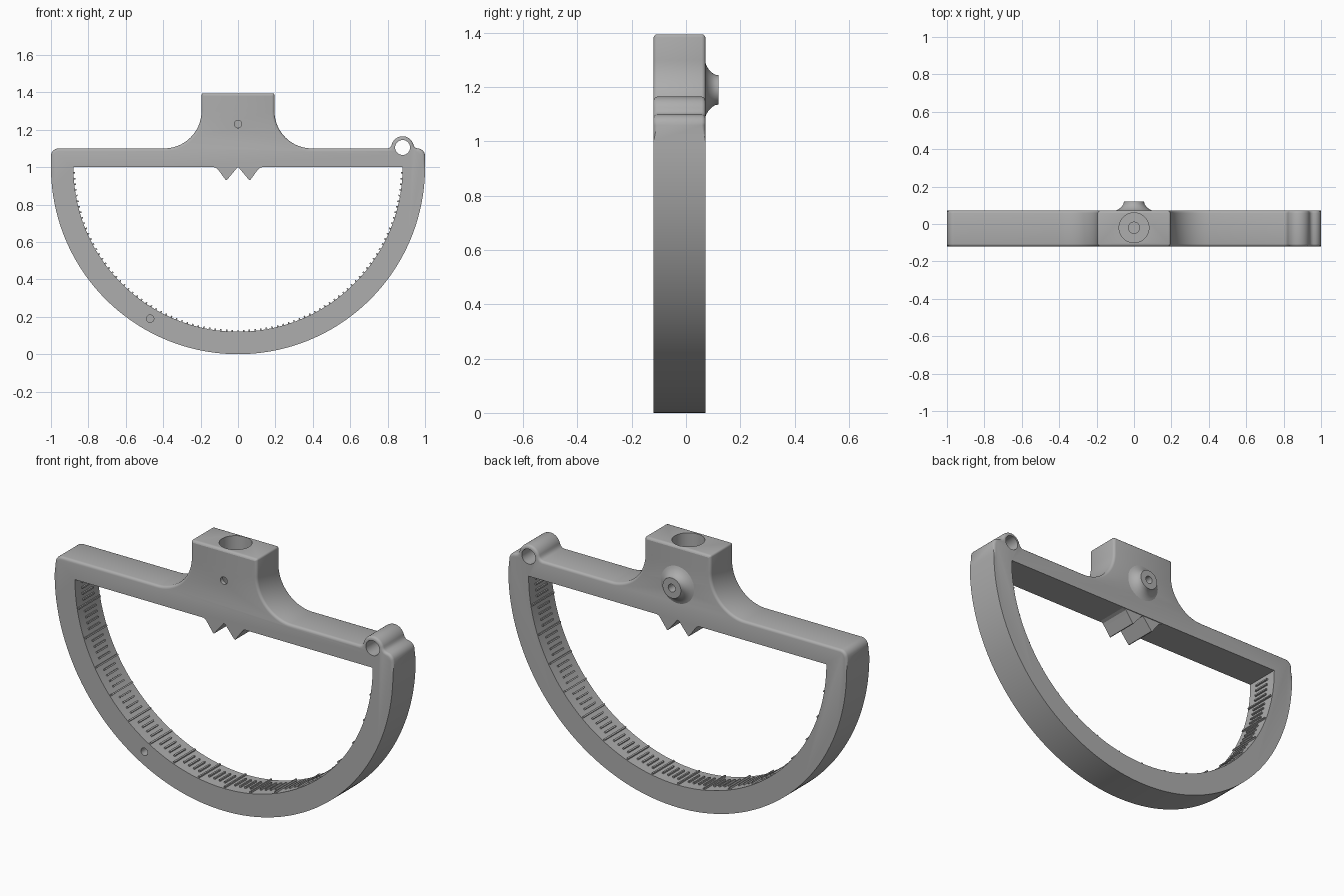
import bpy, bmesh
from math import sin, cos, pi, radians
from mathutils import Matrix, Vector

cube = bpy.data.objects.get("Cube")
if cube:
    bpy.data.objects.remove(cube)

FRONT, BACK = -0.12, 0.072
MID = (FRONT + BACK) / 2

grey = bpy.data.materials.new("plain grey")
grey.use_nodes = True
grey.diffuse_color = (0.42, 0.42, 0.42, 1)
grey.node_tree.nodes["Principled BSDF"].inputs["Base Color"].default_value = grey.diffuse_color


def finish(bm, name):
    bmesh.ops.recalc_face_normals(bm, faces=bm.faces)
    mesh = bpy.data.meshes.new(name)
    bm.to_mesh(mesh)
    bm.free()
    mesh.materials.append(grey)
    ob = bpy.data.objects.new(name, mesh)
    bpy.context.collection.objects.link(ob)
    return ob


def arc(cx, cz, r, start, end, n):
    angles = [radians(start + (end - start) * i / n) for i in range(n + 1)]
    return [(cx + r * cos(a), cz + r * sin(a)) for a in angles]


def extrude(name, points, y0, y1, bevel=0):
    """Extrude an x-z outline along y, optionally rounding both rims."""
    bm = bmesh.new()
    face = bm.faces.new([bm.verts.new((x, y0, z)) for x, z in points])
    new = bmesh.ops.extrude_face_region(bm, geom=[face])["geom"]
    for v in new:
        if isinstance(v, bmesh.types.BMVert):
            v.co.y = y1
    if bevel:
        rims = [e for e in bm.edges if abs(e.verts[0].co.y - e.verts[1].co.y) < 1e-5]
        bmesh.ops.bevel(bm, geom=rims, offset=bevel, segments=3, profile=0.5,
                        affect='EDGES', clamp_overlap=False)
    return finish(bm, name)


def cylinder(name, r, start, end, sides=48):
    start, end = Vector(start), Vector(end)
    axis = end - start
    bm = bmesh.new()
    turn = axis.to_track_quat('Z', 'Y').to_matrix().to_4x4()
    bmesh.ops.create_cone(bm, cap_ends=True, segments=sides, radius1=r, radius2=r,
                          depth=axis.length,
                          matrix=Matrix.Translation((start + end) / 2) @ turn)
    return finish(bm, name)


def cut(target, cutter):
    cutter.hide_render = True
    mod = target.modifiers.new("cut", 'BOOLEAN')
    mod.operation = 'DIFFERENCE'
    mod.solver = 'EXACT'
    mod.object = cutter
    bpy.context.view_layer.objects.active = target
    bpy.ops.object.modifier_apply(modifier=mod.name)
    bpy.data.objects.remove(cutter)


def smooth(ob):
    bpy.ops.object.select_all(action='DESELECT')
    ob.select_set(True)
    bpy.context.view_layer.objects.active = ob
    bpy.ops.object.shade_smooth_by_angle(angle=radians(32))


# Body outline: half ring, crossbar, hanging eye and flared stem
outline = arc(0, 1, 1, 180, 360, 120)
outline += arc(0.96, 1.06, 0.04, 0, 90, 6)
outline += [(0.95, 1.103), (0.943, 1.11)]
outline += arc(0.88, 1.105, 0.06, 12, 168, 20)
outline += [(0.817, 1.11), (0.81, 1.103), (0.80, 1.1)]
outline += arc(0.395, 1.3, 0.2, 270, 180, 20)
outline += arc(0.185, 1.385, 0.01, 0, 90, 3)
outline += arc(-0.185, 1.385, 0.01, 90, 180, 3)
outline += arc(-0.395, 1.3, 0.2, 360, 270, 20)
outline += arc(-0.96, 1.06, 0.04, 90, 180, 6)
body = extrude("protractor_body", outline, FRONT, BACK, 0.014)

# Half-round window, eye hole, stem socket and small screw holes
cut(body, extrude("window_cutter", arc(0, 1, 0.88, 180, 360, 120), -0.3, 0.3))
cut(body, cylinder("eye_cutter", 0.04, (0.88, -0.3, 1.105), (0.88, 0.3, 1.105)))
cut(body, cylinder("socket_cutter", 0.08, (0, -0.02, 1.06), (0, -0.02, 1.5)))
cut(body, cylinder("pilot_cutter", 0.03, (0, -0.02, 1.015), (0, -0.02, 1.1)))
cut(body, cylinder("pin_cutter", 0.02, (0, -0.2, 1.23), (0, -0.05, 1.23), 24))
cut(body, cylinder("ring_hole_cutter", 0.02, (-0.47, -0.2, 0.19), (-0.47, -0.07, 0.19), 24))
cut(body, cylinder("back_hole_cutter", 0.021, (0, 0.03, 1.19), (0, 0.2, 1.19), 24))
smooth(body)

# Pair of pointed teeth under the crossbar
half = [(0.065, 0.93), (0.1, 0.978), (0.112, 0.993), (0.13, 1.0)]
teeth = extrude("pointer_teeth",
                [(-x, z) for x, z in reversed(half)] + [(-0.06, 0.93), (-0.003, 0.999),
                 (0.003, 0.999), (0.06, 0.93)] + half, FRONT + 0.004, BACK - 0.004)

# Flared boss on the back, turned around the y axis
profile = [(0.105, 0.07), (0.09, 0.075), (0.075, 0.084), (0.063, 0.096),
           (0.056, 0.108), (0.054, 0.12), (0.021, 0.12), (0.021, 0.06)]
bm = bmesh.new()
verts = [bm.verts.new((r, y, 1.19)) for r, y in profile]
edges = [bm.edges.new(pair) for pair in zip(verts, verts[1:])]
bmesh.ops.spin(bm, geom=verts + edges, cent=(0, 0, 1.19), axis=(0, 1, 0),
               angle=2 * pi, steps=40)
bmesh.ops.remove_doubles(bm, verts=bm.verts, dist=1e-5)
smooth(finish(bm, "back_boss"))

# Raised scale marks along the inside of the ring, longer every ten degrees
bm = bmesh.new()
for deg in range(2, 180, 2):
    a = radians(180 + deg)
    length = 0.18 if deg % 10 == 0 else 0.09
    place = Matrix.Translation((0.878 * cos(a), MID, 1 + 0.878 * sin(a)))
    size = Matrix.Diagonal((0.014, length, 0.008, 1))
    bmesh.ops.create_cube(bm, size=1, matrix=place @ Matrix.Rotation(-a, 4, 'Y') @ size)
finish(bm, "scale_marks")
